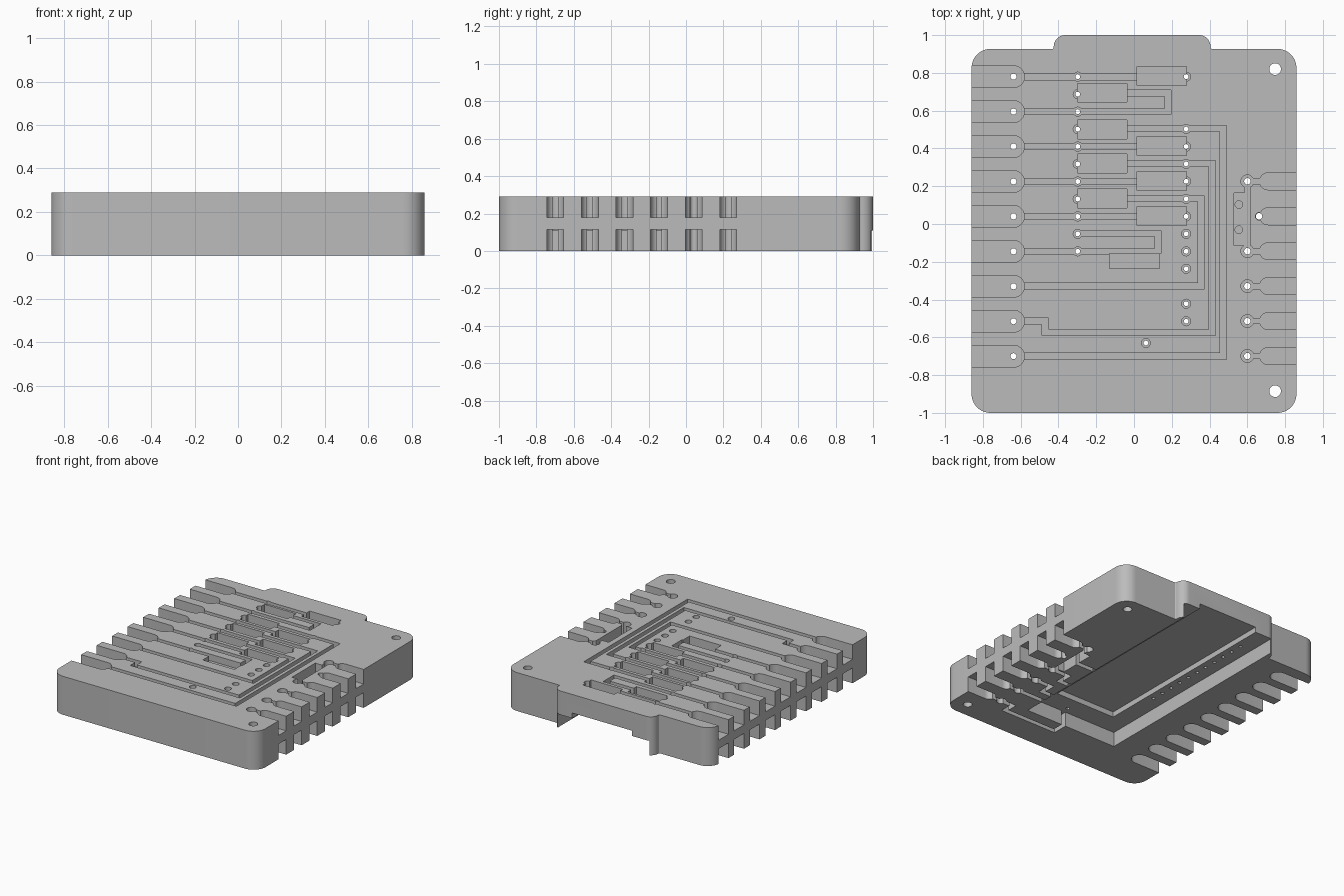
import bpy, bmesh, math
from mathutils import Vector

if "Cube" in bpy.data.objects:
    bpy.data.objects.remove(bpy.data.objects["Cube"])

TOP, BOTTOM = 0.29, 0.0
PORT_Z, UNDER_Z = 0.18, 0.115      # floors of the upper and lower ports
CHANNEL_Z, CHAMBER_Z = 0.24, 0.20  # floors of channels and chambers
OVER = 0.02

grey = bpy.data.materials.new("light grey")
grey.diffuse_color = (0.5, 0.5, 0.5, 1)
grey.use_nodes = True
grey.node_tree.nodes["Principled BSDF"].inputs["Base Color"].default_value = grey.diffuse_color


def prism(name, pts, z0, z1):
    bm = bmesh.new()
    face = bm.faces.new([bm.verts.new((x, y, z0)) for x, y in pts])
    ext = bmesh.ops.extrude_face_region(bm, geom=[face])
    verts = [g for g in ext["geom"] if isinstance(g, bmesh.types.BMVert)]
    bmesh.ops.translate(bm, verts=verts, vec=(0, 0, z1 - z0))
    bmesh.ops.recalc_face_normals(bm, faces=bm.faces)
    mesh = bpy.data.meshes.new(name)
    bm.to_mesh(mesh)
    bm.free()
    ob = bpy.data.objects.new(name, mesh)
    bpy.context.collection.objects.link(ob)
    return ob


def rounded(corners, steps=10):
    """Polygon with a fillet of radius r at each (x, y, r) corner."""
    out = []
    for i, (x, y, r) in enumerate(corners):
        c = Vector((x, y))
        a = (Vector(corners[i - 1][:2]) - c).normalized()
        b = (Vector(corners[(i + 1) % len(corners)][:2]) - c).normalized()
        p, q, centre = c + a * r, c + b * r, c + (a + b) * r
        for k in range(steps + 1):
            t = k / steps * math.pi / 2
            out.append(centre + (p - centre) * math.cos(t) + (q - centre) * math.sin(t))
    return out


def cut(pts, z0, z1):
    tool = prism("cutter", pts, z0, z1)
    mod = plate.modifiers.new("cut", 'BOOLEAN')
    mod.operation, mod.solver, mod.object = 'DIFFERENCE', 'MANIFOLD', tool
    bpy.context.view_layer.objects.active = plate
    bpy.ops.object.modifier_apply(modifier=mod.name)
    bpy.data.objects.remove(tool)


def from_top(pts, floor):
    cut(pts, floor, TOP + OVER)


def from_below(pts, roof):
    cut(pts, BOTTOM - OVER, roof)


def both(pts):
    from_top(pts, PORT_Z)
    from_below(pts, UNDER_Z)


def rect(x0, x1, y0, y1):
    return [(x0, y0), (x1, y0), (x1, y1), (x0, y1)]


def disc(x, y, r, n=20):
    return [(x + r * math.cos(2 * math.pi * k / n), y + r * math.sin(2 * math.pi * k / n))
            for k in range(n)]


def hood(side, edge, cx, y, r):
    """Slot open at the plate edge with a round inner end."""
    arc = [(side * (cx - r * math.sin(t)), y + r * math.cos(t))
           for t in [math.pi * k / 14 for k in range(15)]]
    return [(side * edge, y + r)] + arc + [(side * edge, y - r)]


def channel(path, cutter=from_top, floor=CHANNEL_Z, w=0.0165):
    for (ax, ay), (bx, by) in zip(path, path[1:]):
        cutter(rect(min(ax, bx) - w, max(ax, bx) + w, min(ay, by) - w, max(ay, by) + w), floor)


# Plate with a tab on the back edge
plate = prism("channel_plate", rounded([
    (-0.86, -1, 0.1), (0.86, -1, 0.1), (0.86, 0.927, 0.1), (0.405, 0.927, 0.008),
    (0.405, 1, 0.06), (-0.425, 1, 0.06), (-0.425, 0.927, 0.008), (-0.86, 0.927, 0.1)]),
    BOTTOM, TOP)
plate.data.materials.append(grey)

# Stepped pocket underneath, open at the back
from_below(rect(-0.39, 0.38, -0.68, 1.1), 0.11)
from_below(rect(-0.25, 0.25, -0.52, 1.1), 0.15)

# Left ports, above and below
left_rows = [0.78 - 0.185 * i for i in range(9)]
for y in left_rows:
    both(hood(-1, 0.9, 0.638, y, 0.058))
    cut(disc(-0.638, y, 0.016), -OVER, TOP + OVER)

# Right ports with necks and ring wells
right_rows = [0.226 - 0.185 * i for i in range(6)]
for i, y in enumerate(right_rows):
    both(hood(1, 0.9, 0.71, y, 0.045))
    hx = 0.662 if i == 1 else 0.6
    if i != 1:
        both(rect(0.6, 0.7, y - 0.014, y + 0.014))
    both(disc(hx, y, 0.034 if i != 1 else 0.02))
    cut(disc(hx, y, 0.017), -OVER, TOP + OVER)

# Valve recess between two right ports
both(rect(0.53, 0.615, -0.115, 0.165))
both(rect(0.585, 0.615, -0.15, 0.21))
for y in (0.103, -0.03):
    from_top(disc(0.555, y, 0.02), 0.15)

# Straight channels from left ports to right-hand chambers
for y in (left_rows[0], left_rows[2], left_rows[3], left_rows[4]):
    channel([(-0.6, y), (0.04, y)])
    from_top(rect(0.015, 0.278, y - 0.047, y + 0.053), CHAMBER_Z)

# Left-hand chambers and their winding return channels
for y in (0.695, 0.5, 0.32, 0.135):
    from_top(rect(-0.3, -0.037, y - 0.05, y + 0.05), CHAMBER_Z)
r = left_rows
channel([(-0.06, 0.692), (0.18, 0.692), (0.18, r[1]), (-0.6, r[1])])
channel([(-0.06, 0.505), (0.472, 0.505), (0.472, r[8]), (-0.6, r[8])])
channel([(-0.06, 0.32), (0.414, 0.32), (0.414, -0.575), (-0.47, -0.575),
         (-0.47, r[7]), (-0.6, r[7])])
channel([(-0.06, 0.135), (0.355, 0.135), (0.355, r[6]), (-0.6, r[6])])
channel([(-0.29, -0.05), (0.127, -0.05), (0.127, -0.14)])
channel([(-0.6, r[5]), (0.1, r[5])])
from_top(rect(-0.13, 0.135, -0.235, -0.155), CHAMBER_Z)

# Channels underneath from the right ports to the pocket
p = right_rows
for path in ([(0.6, p[5]), (0.5, p[5]), (0.5, -0.78), (0.06, -0.78), (0.06, -0.66)],
             [(0.6, p[4]), (0.36, p[4])],
             [(0.6, p[3]), (0.47, p[3]), (0.47, -0.42), (0.36, -0.42)],
             [(0.6, p[2]), (0.47, p[2]), (0.47, -0.235), (0.36, -0.235)],
             [(0.55, 0.03), (0.36, 0.03)]):
    channel(path, from_below, 0.11)

# Through holes with wells
wells = [(-0.298, 0.78 - 0.0925 * i) for i in range(11)]
wells += [(0.276, y) for y in (0.78, 0.503, 0.41, 0.318, 0.226, 0.133, 0.04,
                               -0.052, -0.145, -0.237, -0.422, -0.515)]
wells.append((0.063, -0.63))
for x, y in wells:
    from_top(disc(x, y, 0.024, 16), CHANNEL_Z)
    cut(disc(x, y, 0.013, 12), -OVER, TOP + OVER)

# Mounting holes
for y in (0.82, -0.885):
    cut(disc(0.747, y, 0.031, 28), -OVER, TOP + OVER)

plate.select_set(True)
bpy.context.view_layer.objects.active = plate
bpy.ops.object.shade_smooth_by_angle(angle=math.radians(30))
